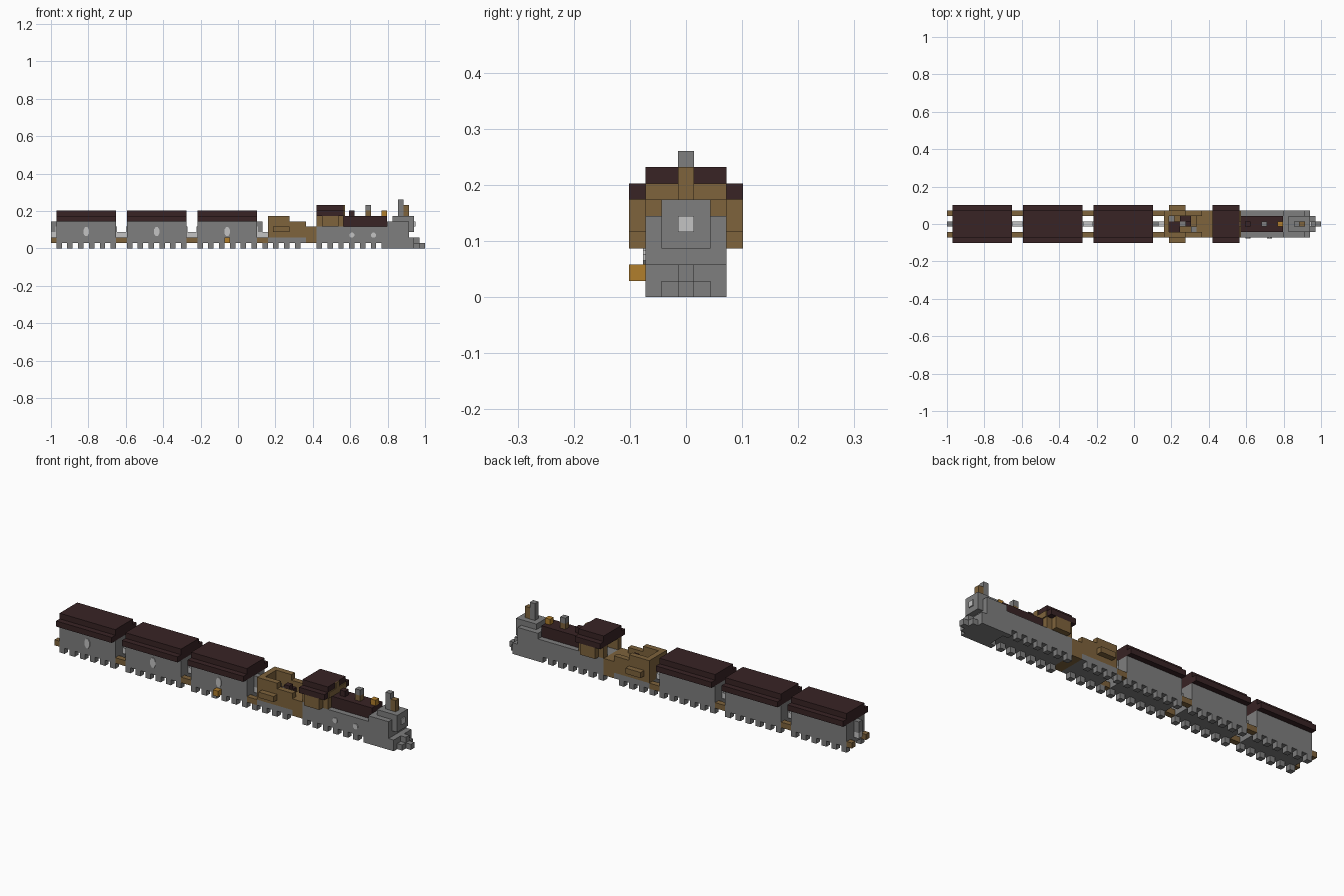
import bpy, bmesh, math
from mathutils import Matrix, Vector

if "Cube" in bpy.data.objects:
    bpy.data.objects.remove(bpy.data.objects["Cube"])

CELLS = 69
U = 2 / CELLS


def material(name, r, g, b):
    m = bpy.data.materials.new(name)
    m.use_nodes = True
    m.diffuse_color = (r, g, b, 1)
    m.node_tree.nodes["Principled BSDF"].inputs["Base Color"].default_value = (r, g, b, 1)
    return m


GRAY = material("iron gray", 0.21, 0.21, 0.21)
LIGHT = material("pale gray", 0.55, 0.55, 0.55)
DARK = material("dark maroon", 0.04, 0.017, 0.018)
BROWN = material("bronze brown", 0.21, 0.125, 0.045)
GOLD = material("gold", 0.44, 0.21, 0.025)


def finish(bm, name, mat):
    mesh = bpy.data.meshes.new(name)
    bm.to_mesh(mesh)
    bm.free()
    mesh.materials.append(mat)
    ob = bpy.data.objects.new(name, mesh)
    bpy.context.collection.objects.link(ob)
    return ob


def blocks(name, mat, *cells):
    """Boxes in block units: x start, x end, y low, y high, z low, z high."""
    bm = bmesh.new()
    for x0, x1, y0, y1, z0, z1 in cells:
        size = Vector((x1 - x0, y1 - y0, z1 - z0)) * U
        mid = Vector((x0 + x1 - CELLS, y0 + y1, z0 + z1)) * U / 2
        bmesh.ops.create_cube(bm, size=1, matrix=Matrix.Translation(mid) @ Matrix.Diagonal(size.to_4d()))
    return finish(bm, name, mat)


def centred(name, mat, x0, x1, width, z0, z1):
    return blocks(name, mat, (x0, x1, -width / 2, width / 2, z0, z1))


def pair(name, mat, x0, x1, y0, y1, z0, z1):
    return blocks(name, mat, (x0, x1, y0, y1, z0, z1), (x0, x1, -y1, -y0, z0, z1))


def wheels(name, columns):
    cells = []
    for x in columns:
        cells += [(x, x + 1, 1.5, 2.5, 0, 1), (x, x + 1, -2.5, -1.5, 0, 1)]
    blocks(name, GRAY, *cells)


def oval_plate(name, x, z, width, height):
    """Thin octagonal plate on the right-hand wall."""
    bm = bmesh.new()
    place = (Matrix.Translation(((x - CELLS / 2) * U, -2.5 * U, z * U))
             @ Matrix.Diagonal((width * U, 0.008, height * U, 1))
             @ Matrix.Rotation(math.pi / 2, 4, "X") @ Matrix.Rotation(math.pi / 8, 4, "Z"))
    bmesh.ops.create_cone(bm, cap_ends=True, segments=8, radius1=0.54, radius2=0.54, depth=1, matrix=place)
    finish(bm, name, LIGHT)


# Three passenger cars
for n, x in enumerate((1, 14, 27), 1):
    car = f"car_{n}_"
    end = x + 11
    centred(car + "body", GRAY, x, end, 5, 1, 5)
    centred(car + "roof_lower", DARK, x, end, 7, 5, 6)
    centred(car + "roof_upper", DARK, x, end, 5, 6, 7)
    wheels(car + "wheels", range(x, end, 2))
    oval_plate(car + "window", x + 5.5, 3.1, 1, 1.7)
    blocks(car + "doors", LIGHT, (x - 0.2, x, -0.5, 0.5, 2, 4), (end, end + 0.2, -0.5, 0.5, 2, 4))

# Couplings and end platforms
for n, (x0, x1) in enumerate(((0, 1), (12, 14), (25, 27), (38, 40)), 1):
    pair(f"buffers_{n}", BROWN, x0, x1, 1.5, 2.5, 1, 2)
    centred(f"coupling_{n}", LIGHT, x0, x1, 1, 2, 3)
for n, x in enumerate((0, 38), 1):
    centred(f"end_canopy_{n}", GRAY, x, x + 1, 1, 3, 5)
blocks("side_lamp", GOLD, (32, 33, -3.5, -2.5, 1, 2))

# Tender: hollow bin with a stepped rim and coal
centred("tender_chassis", GRAY, 40, 47, 5, 1, 2)
centred("tender_floor", BROWN, 40, 47, 5, 2, 3)
centred("tender_rear_wall", BROWN, 40, 41, 5, 3, 6)
pair("tender_walls_tall", BROWN, 41, 44, 1.5, 2.5, 3, 6)
pair("tender_walls_low", BROWN, 44, 47, 1.5, 2.5, 3, 5)
pair("tender_side_boxes", BROWN, 41, 44, 2.5, 3.5, 3, 4)
centred("tender_step", BROWN, 46, 47, 3, 3, 4)
centred("tender_platform", BROWN, 47, 49, 5, 1, 4)
blocks("coal_dark", DARK, (41, 43, -1.5, 0.5, 3, 4), (43, 45, 0.5, 1.5, 3, 4), (44, 45, -0.5, 0.5, 3, 5))
blocks("coal_gray", GRAY, (41, 42, 0.5, 1.5, 3, 4), (43, 44, -0.5, 0.5, 3, 4), (45, 46, -1.5, -0.5, 3, 4))
wheels("tender_wheels", range(39, 47, 2))

# Locomotive frame and wheels
centred("loco_frame", GRAY, 49, 67, 5, 1, 2)
centred("loco_lower_body", GRAY, 49, 62, 5, 2, 4)
wheels("loco_wheels", range(49, 63, 2))
for n, x in enumerate((55.5, 59.5), 1):
    oval_plate(f"wheel_hub_{n}", x, 2.45, 0.9, 0.9)

# Cab, open at the rear
pair("cab_walls", BROWN, 49, 54, 1.5, 2.5, 4, 6)
pair("cab_side_panels", BROWN, 50, 53, 2.5, 3.5, 4, 6)
centred("cab_front_wall", BROWN, 53, 54, 3, 4, 6)
centred("cab_roof_lower", DARK, 49, 54, 7, 6, 7)
centred("cab_roof_upper", DARK, 49, 54, 5, 7, 8)
centred("cab_front_trim", BROWN, 54, 54.2, 5, 6, 7)
centred("cab_front_crest", BROWN, 54, 54.2, 1, 7, 8)

# Boiler and the fittings along its top
centred("boiler", DARK, 54, 62, 3, 4, 6)
centred("rear_dome", DARK, 55, 56, 1, 6, 7)
centred("steam_dome", BROWN, 58, 59, 1, 6, 7)
centred("steam_dome_cap", GRAY, 58, 59, 1, 7, 8)
centred("bell", GOLD, 61, 62, 1, 6, 7)

# Smokebox, stack and headlight
centred("smokebox", GRAY, 62, 66, 5, 2, 5)
centred("smokebox_top", GRAY, 63, 66, 3, 5, 6)
centred("smokebox_face", GRAY, 66, 67, 3, 3, 6)
centred("smoke_stack", GRAY, 64, 65, 1, 6, 9)
centred("front_lantern", BROWN, 65, 66, 1, 6, 8)
centred("headlight", LIGHT, 67, 67.2, 1, 4, 5)

# Stepped front fender
centred("fender_base", GRAY, 62, 67, 5, 0, 1)
centred("fender_middle", GRAY, 67, 68, 3, 0, 1)
centred("fender_tip", GRAY, 68, 69, 1, 0, 1)
centred("fender_post", GRAY, 67, 68, 1, 1, 2)
